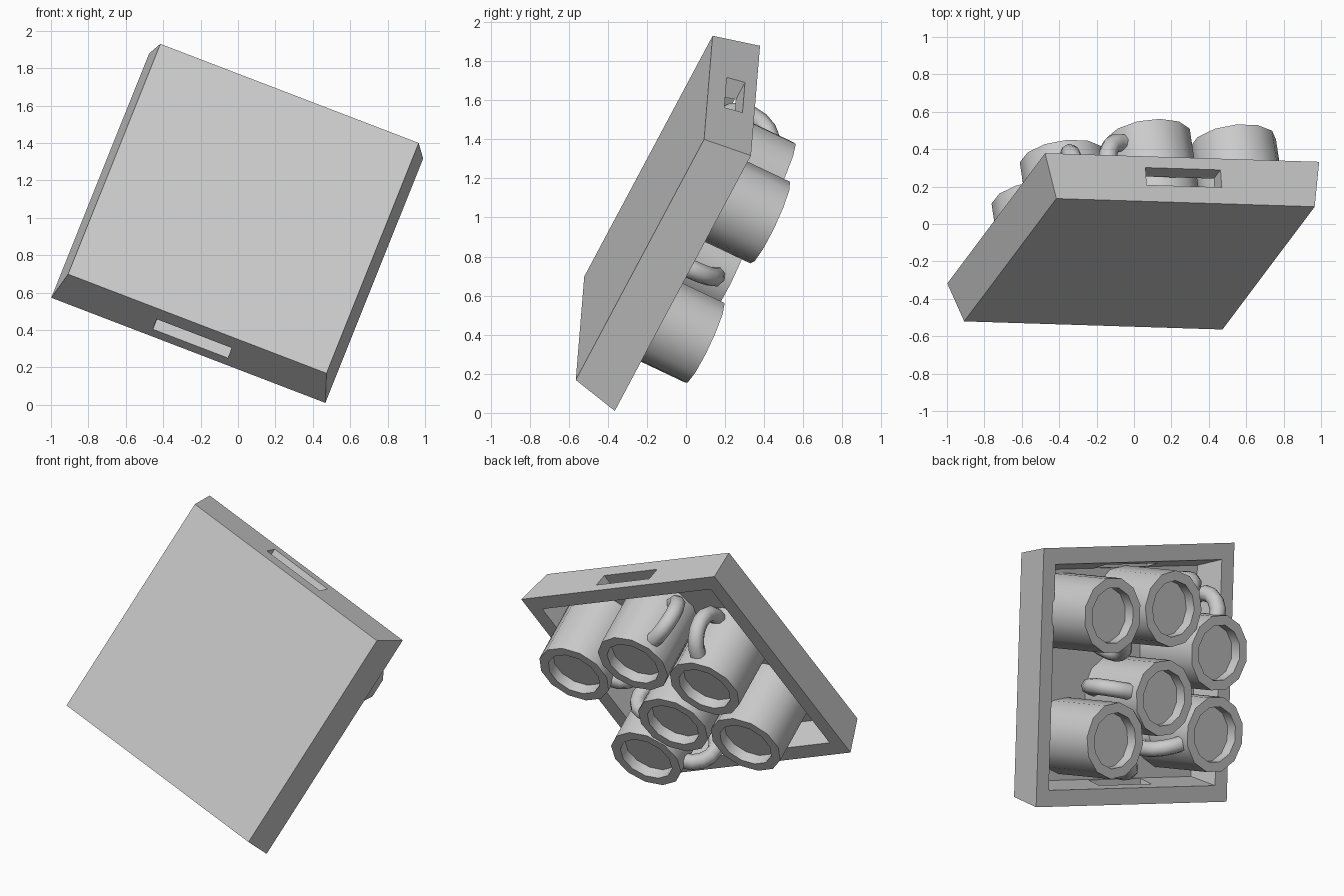
import bpy, bmesh, math
from mathutils import Vector, Matrix

cube = bpy.data.objects.get("Cube")
if cube:
    bpy.data.objects.remove(cube, do_unlink=True)

# One plain grey for everything
grey = bpy.data.materials.new("plain_grey")
grey.use_nodes = True
GREY = (0.6, 0.6, 0.6, 1)
grey.diffuse_color = GREY
grey.node_tree.nodes["Principled BSDF"].inputs["Base Color"].default_value = GREY

# Tilted frame of the crate: x across, y down the slope, z out of the opening
across = Vector((2.855, -0.09, -1.095)).normalized()
down = -Vector((1.02, 1.355, 2.54))
out = across.cross(down).normalized()
down = out.cross(across)
tilt = Matrix((across, down, out)).transposed().to_4x4()
FRAME = Matrix.Translation((0.029, -0.214, 1.049)) @ tilt


def finish(name, bm, local, angle=None):
    bmesh.ops.recalc_face_normals(bm, faces=bm.faces)
    mesh = bpy.data.meshes.new(name)
    bm.to_mesh(mesh)
    bm.free()
    mesh.materials.append(grey)
    obj = bpy.data.objects.new(name, mesh)
    bpy.context.collection.objects.link(obj)
    obj.matrix_world = FRAME @ local
    bpy.ops.object.select_all(action='DESELECT')
    obj.select_set(True)
    bpy.context.view_layer.objects.active = obj
    if angle:
        bpy.ops.object.shade_smooth_by_angle(angle=math.radians(angle))
    return obj


def lathe(profile, sides, phase=0.0):
    """Stack rings of (radius, height) and cap both ends."""
    bm = bmesh.new()
    rings = []
    for r, z in profile:
        angles = [phase + math.tau * i / sides for i in range(sides)]
        rings.append([bm.verts.new((r * math.cos(t), r * math.sin(t), z)) for t in angles])
    for lower, upper in zip(rings, rings[1:]):
        for i in range(sides):
            j = (i + 1) % sides
            bm.faces.new((lower[i], lower[j], upper[j], upper[i]))
    bm.faces.new(rings[0])
    bm.faces.new(rings[-1])
    return bm


# Crate with flared walls
RIM, FLOOR = 0.247, 0.08
section = [(0.74, 0), (0.785, RIM), (0.685, RIM), (0.64, FLOOR)]
crate = finish("crate", lathe([(r * math.sqrt(2), z) for r, z in section], 4, math.pi / 4),
               Matrix.Identity(4))

# Hand slots through the two opposite walls
bm = bmesh.new()
bmesh.ops.create_cube(bm, size=1, matrix=Matrix.Diagonal((0.43, 2, 0.095, 1)))
cutter = finish("slot_cutter", bm, Matrix.Translation((0, 0, 0.138)))
cutter.hide_render = True
cut = crate.modifiers.new("hand_slots", 'BOOLEAN')
cut.operation = 'DIFFERENCE'
cut.solver = 'EXACT'
cut.object = cutter
bpy.context.view_layer.objects.active = crate
bpy.ops.object.modifier_apply(modifier=cut.name)
bpy.data.objects.remove(cutter, do_unlink=True)

# Mugs: position on the crate floor and handle direction
RADIUS, BORE, HEIGHT, RECESS = 0.233, 0.172, 0.462, 0.07
mugs = [
    (0.475, -0.39, (-1, 1)),
    (-0.024, -0.42, (-0.9, -0.45)),
    (-0.413, -0.145, (-0.25, -1)),
    (0.03, 0.12, (1, -0.18)),
    (0.425, 0.37, (-0.8, 0.6)),
    (-0.398, 0.35, (1, 0.28)),
]
for n, (x, y, (hx, hy)) in enumerate(mugs, 1):
    place = Matrix.Translation((x, y, FLOOR)) @ Matrix.Rotation(math.atan2(hy, hx), 4, 'Z')
    body = lathe([(RADIUS, 0), (RADIUS, HEIGHT), (BORE, HEIGHT), (BORE, HEIGHT - RECESS)], 12)
    finish(f"mug_{n}", body, place, 40)

    # Half-ring handle, its ends buried in the mug wall
    bm = bmesh.new()
    at = Matrix.Translation((0, 0, -0.15))
    ring = bmesh.ops.create_circle(bm, cap_ends=False, segments=8, radius=0.05,
                                   matrix=at @ Matrix.Rotation(math.pi / 2, 4, 'Y') @
                                   Matrix.Rotation(math.pi / 2, 4, 'Y') @
                                   Matrix.Rotation(math.pi / 2, 4, 'Y'))
    bmesh.ops.spin(bm, geom=ring["verts"] + bm.edges[:], cent=(0, 0, 0), axis=(0, -1, 0),
                   angle=math.pi, steps=8, use_duplicate=False)
    bmesh.ops.holes_fill(bm, edges=[e for e in bm.edges if e.is_boundary], sides=8)
    finish(f"mug_handle_{n}", bm, place @ Matrix.Translation((0.205, 0, 0.23)), 50)
